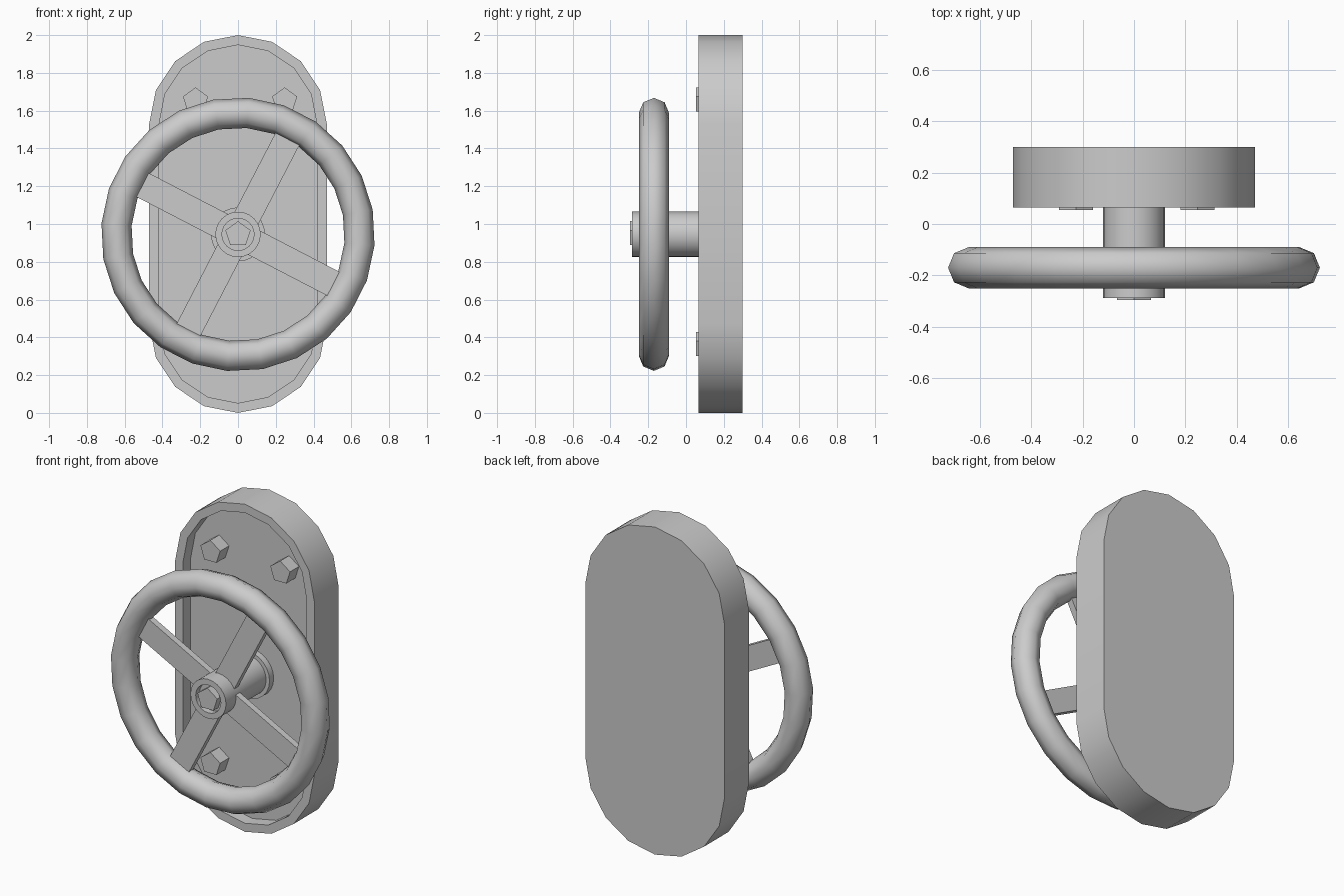
import bpy, bmesh
from math import sin, cos, pi, radians

if "Cube" in bpy.data.objects:
    bpy.data.objects.remove(bpy.data.objects["Cube"])

HUB_Z = 0.945


def finish(name, verts, faces, angle=35):
    me = bpy.data.meshes.new(name)
    me.from_pydata(verts, [], faces)
    bm = bmesh.new()
    bm.from_mesh(me)
    bmesh.ops.recalc_face_normals(bm, faces=bm.faces)
    bm.to_mesh(me)
    bm.free()
    ob = bpy.data.objects.new(name, me)
    bpy.context.collection.objects.link(ob)
    bpy.ops.object.select_all(action='DESELECT')
    ob.select_set(True)
    bpy.context.view_layer.objects.active = ob
    if angle:
        bpy.ops.object.shade_smooth_by_angle(angle=radians(angle))
    return ob


def loft(name, rings, closed=False, angle=35):
    """Skin equal-sized rings; cap both ends unless the rings form a loop."""
    n, m = len(rings[0]), len(rings)
    verts = [p for r in rings for p in r]
    faces = [(i * n + j, i * n + (j + 1) % n,
              (i + 1) % m * n + (j + 1) % n, (i + 1) % m * n + j)
             for i in range(m if closed else m - 1) for j in range(n)]
    if not closed:
        faces += [tuple(range(n)), tuple(range((m - 1) * n, m * n))]
    return finish(name, verts, faces, angle)


def circle(r, y, n, x=0, z=HUB_Z, start=0.0):
    return [(x + r * cos(start + 2 * pi * k / n), y,
             z + r * sin(start + 2 * pi * k / n)) for k in range(n)]


def stadium(r, y):
    """Capsule outline, eight segments per rounded end."""
    pts = []
    for cz, a0 in ((1.53, 0), (0.47, pi)):
        pts += [(r * cos(a0 + pi * k / 8), y, cz + r * sin(a0 + pi * k / 8))
                for k in range(9)]
    return pts


# Back plate with raised rim and recessed front panel
FLOOR = 0.14
loft("back_plate", [stadium(0.47, 0.30), stadium(0.47, 0.065),
                    stadium(0.418, 0.065), stadium(0.418, FLOOR)])

# Five-sided bolts in the corners of the panel
for i, (x, z) in enumerate([(-0.225, 1.653), (0.247, 1.653),
                            (-0.225, 0.358), (0.247, 0.358)]):
    loft(f"bolt_{i + 1}", [circle(0.07, y, 5, x, z, pi / 2)
                           for y in (FLOOR + 0.01, 0.054)], angle=0)

# Shaft with a cupped front end, its collar and its nut
loft("shaft", [circle(r, y, 24) for r, y in
               ((0.12, FLOOR + 0.01), (0.12, -0.287), (0.085, -0.287), (0.085, -0.25))])
loft("collar", [circle(0.143, y, 24) for y in (FLOOR + 0.01, 0.10)])
loft("nut", [circle(0.07, y, 5, start=pi / 2) for y in (-0.24, -0.296)], angle=0)

# Wheel rim: octagonal section swept round 24 segments
loft("wheel_rim", [circle(0.645 + 0.08 * cos(k * pi / 4), -0.17 + 0.08 * sin(k * pi / 4),
                          24, start=radians(10.4)) for k in range(8)],
     closed=True, angle=60)

# Four flat spokes
for i in range(4):
    a = radians(62.6 + 90 * i)
    rings = []
    for d in (0.06, 0.61):
        rings.append([(d * cos(a) - w * sin(a), -0.17 + t, HUB_Z + d * sin(a) + w * cos(a))
                      for w, t in ((-0.071, -0.02), (0.071, -0.02),
                                   (0.071, 0.02), (-0.071, 0.02))])
    loft(f"spoke_{i + 1}", rings)
